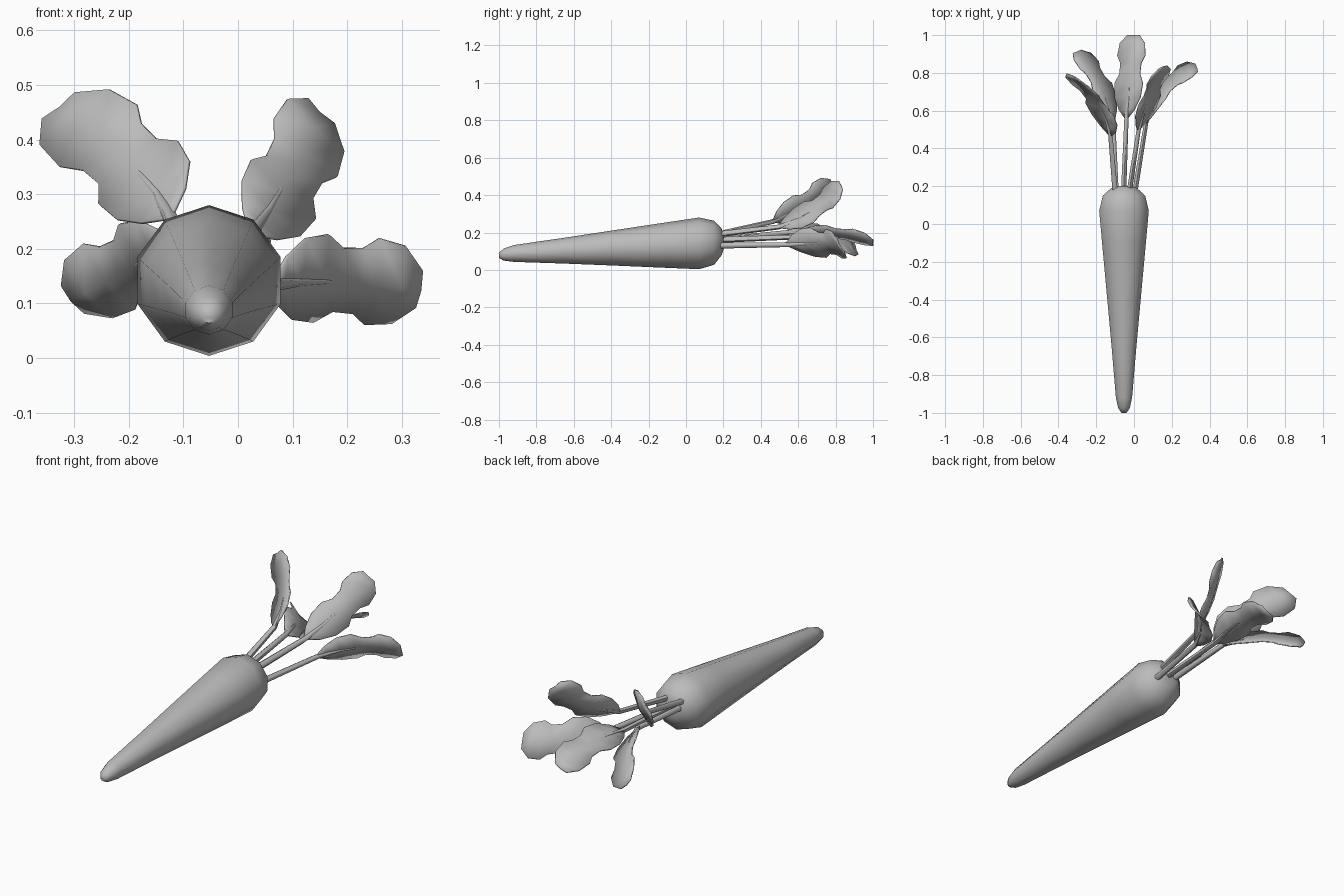
import bpy, bmesh, math
from mathutils import Vector

cube = bpy.data.objects.get("Cube")
if cube:
    bpy.data.objects.remove(cube)

grey = bpy.data.materials.new("plain grey")
grey.use_nodes = True
grey.diffuse_color = (0.5, 0.5, 0.5, 1)
grey.node_tree.nodes["Principled BSDF"].inputs["Base Color"].default_value = (0.5, 0.5, 0.5, 1)


def finish(bm, name, angle):
    """Turn a bmesh into a smooth-shaded object."""
    bmesh.ops.recalc_face_normals(bm, faces=bm.faces)
    mesh = bpy.data.meshes.new(name)
    bm.to_mesh(mesh)
    bm.free()
    mesh.materials.append(grey)
    obj = bpy.data.objects.new(name, mesh)
    bpy.context.collection.objects.link(obj)
    bpy.ops.object.select_all(action='DESELECT')
    obj.select_set(True)
    bpy.context.view_layer.objects.active = obj
    bpy.ops.object.shade_smooth_by_angle(angle=math.radians(angle))
    return obj


def tube(bm, rings, sides, up, side):
    """Skin a run of (centre, radius) rings and cap both ends."""
    loops = []
    for centre, radius in rings:
        loop = []
        for i in range(sides):
            a = 2 * math.pi * i / sides
            loop.append(bm.verts.new(Vector(centre) + radius * (up * math.cos(a) + side * math.sin(a))))
        loops.append(loop)
    for a, b in zip(loops, loops[1:]):
        for i in range(sides):
            j = (i + 1) % sides
            bm.faces.new((a[i], a[j], b[j], b[i]))
    bm.faces.new(loops[0])
    bm.faces.new(loops[-1])


X, Z = Vector((1, 0, 0)), Vector((0, 0, 1))

# Tapered root body: (y, centre height, radius)
PROFILE = [(-1.0, 0.078, 0.014), (-0.975, 0.082, 0.032), (-0.92, 0.088, 0.045),
           (-0.65, 0.103, 0.069), (-0.4, 0.117, 0.093), (-0.1, 0.133, 0.122),
           (0.07, 0.142, 0.138), (0.15, 0.145, 0.118), (0.19, 0.15, 0.072), (0.2, 0.15, 0.045)]
bm = bmesh.new()
tube(bm, [((-0.053, y, z), r) for y, z, r in PROFILE], 10, Z, X)
finish(bm, "root_body", 60)

# Lobed leaf outline: (position along midrib, share of half width)
OUTLINE = [(0, 0.12), (0.1, 0.55), (0.25, 0.92), (0.42, 1.0), (0.53, 0.72),
           (0.66, 0.74), (0.75, 0.98), (0.9, 0.88), (1.0, 0.42)]

# Name: stalk root, leaf base, leaf middle, leaf tip, half-width vector
LEAVES = {
    "upper_right": ((-0.10, 0.17, 0.19), (-0.125, 0.47, 0.26), (-0.19, 0.64, 0.35),
                    (-0.325, 0.785, 0.46), (0.072, -0.032, 0.058)),
    "lower_right": ((-0.095, 0.17, 0.16), (-0.11, 0.54, 0.2), (-0.19, 0.75, 0.17),
                    (-0.305, 0.91, 0.105), (0.05, 0.02, -0.06)),
    "centre": ((-0.055, 0.17, 0.16), (-0.04, 0.56, 0.175), (-0.02, 0.78, 0.19),
               (0.0, 1.0, 0.14), (0.075, 0, 0.035)),
    "upper_left": ((-0.025, 0.17, 0.19), (0.025, 0.5, 0.23), (0.085, 0.69, 0.32),
                   (0.148, 0.83, 0.45), (0.058, 0.025, -0.055)),
    "lower_left": ((0.005, 0.17, 0.13), (0.065, 0.54, 0.135), (0.18, 0.725, 0.14),
                   (0.335, 0.825, 0.125), (-0.015, 0.045, -0.08)),
}


def through(a, b, c, t):
    """Smooth curve that passes through three points."""
    return a * (1 - t) * (1 - 2 * t) + b * 4 * t * (1 - t) + c * t * (2 * t - 1)


for name, points in LEAVES.items():
    root, base, mid, tip, half = (Vector(p) for p in points)

    # Stalk that runs on under the leaf as a thinning midrib
    bm = bmesh.new()
    rings = [(root, 0.016), (base, 0.013),
             (through(base, mid, tip, 0.25), 0.008), (through(base, mid, tip, 0.5), 0.003)]
    tube(bm, rings, 6, Z, X)
    finish(bm, name + "_stalk", 60)

    # Blade with a shallow fold along the midrib
    bm = bmesh.new()
    fold = half.cross(tip - base).normalized()
    if fold.z < 0:
        fold.negate()
    rows = []
    for t, width in OUTLINE:
        centre = through(base, mid, tip, t)
        lift = fold * 0.012 * width
        rows.append([bm.verts.new(p) for p in
                     (centre - half * width + lift, centre, centre + half * width + lift)])
    for a, b in zip(rows, rows[1:]):
        for i in range(2):
            bm.faces.new((a[i], a[i + 1], b[i + 1], b[i]))
    blade = finish(bm, name + "_leaf", 50)
    solid = blade.modifiers.new("thickness", 'SOLIDIFY')
    solid.thickness = 0.006
    solid.offset = 0
